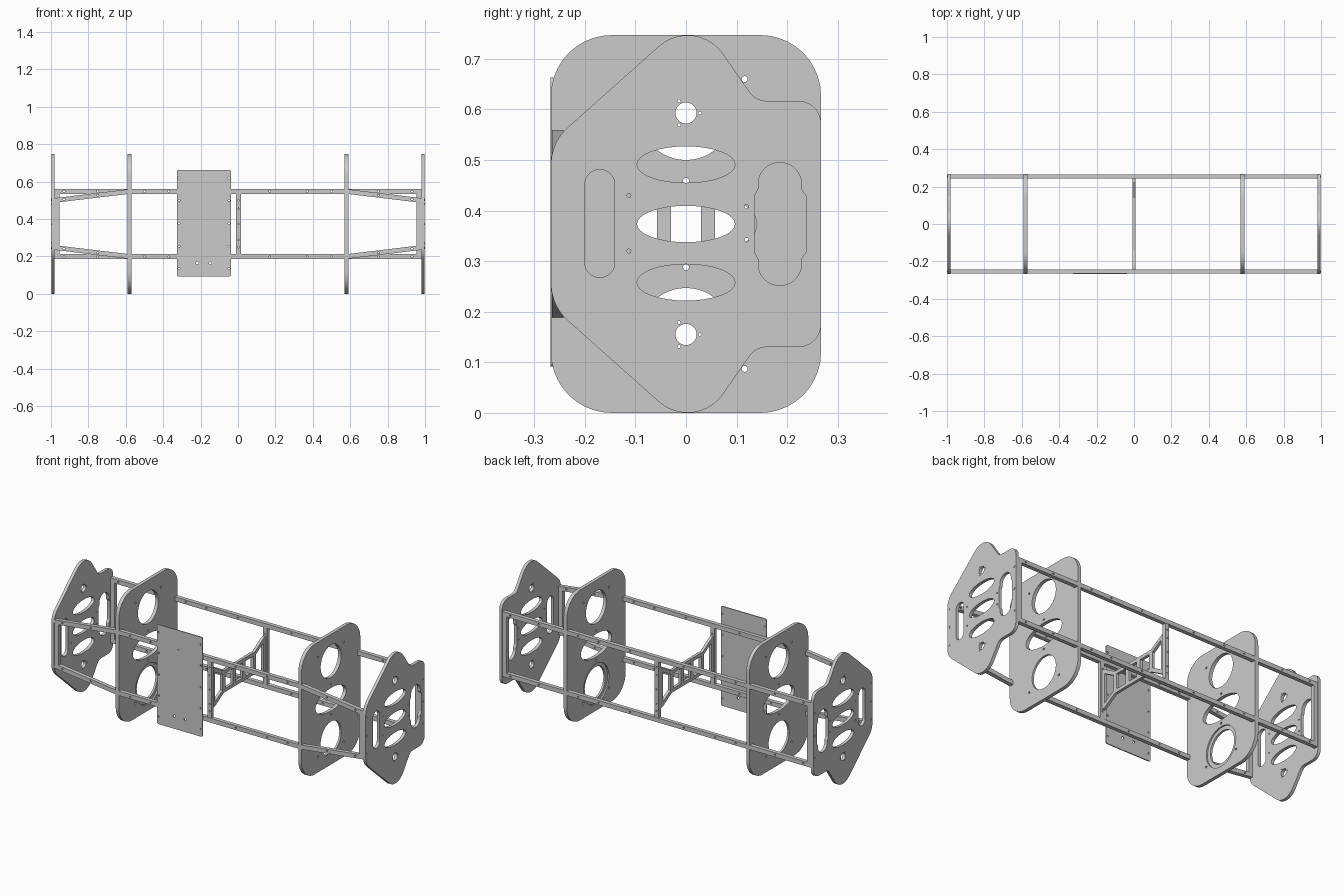
import bpy, bmesh, math
from mathutils import Matrix, Vector

if "Cube" in bpy.data.objects:
    bpy.data.objects.remove(bpy.data.objects["Cube"])

H = 0.747                      # overall height
AXES = {'yz': Matrix(((0, 0, 1), (1, 0, 0), (0, 1, 0))),
        'xz': Matrix(((1, 0, 0), (0, 0, -1), (0, 1, 0)))}


def ellipse(u, v, a, b=None, n=32):
    b = b or a
    return [(u + a * math.cos(2 * math.pi * i / n), v + b * math.sin(2 * math.pi * i / n)) for i in range(n)]


def dot(u, v, r=0.005):
    return ellipse(u, v, r, n=12)


def box(u0, v0, u1, v1):
    return [(u0, v0), (u1, v0), (u1, v1), (u0, v1)]


def fillet(corners, n=10):
    """Round each (u, v, radius) corner of an outline."""
    out = []
    for i, (u, v, r) in enumerate(corners):
        p = Vector((u, v))
        if r == 0:
            out.append((u, v))
            continue
        a = (Vector(corners[i - 1][:2]) - p).normalized()
        b = (Vector(corners[(i + 1) % len(corners)][:2]) - p).normalized()
        half = a.angle(b) / 2
        c = p + (a + b).normalized() * r / math.sin(half)
        d = r / math.tan(half)
        s, e = p + a * d - c, p + b * d - c
        t0 = math.atan2(s.y, s.x)
        dt = (math.atan2(e.y, e.x) - t0 + math.pi) % (2 * math.pi) - math.pi
        out += [(c.x + r * math.cos(t0 + dt * k / n), c.y + r * math.sin(t0 + dt * k / n)) for k in range(n + 1)]
    return out


def rounded(u0, v0, u1, v1, r):
    return fillet([(u, v, r) for u, v in box(u0, v0, u1, v1)])


def with_mirror(top):
    """Complete a top-half corner list with its copy below mid height."""
    return top + [(u, H - v, r) for u, v, r in reversed(top)]


def flip(pts):
    return [(u, H - v) for u, v in pts]


def plate(name, plane, lo, hi, outline, holes=()):
    """Extrude an outline with holes between lo and hi along the plane normal."""
    cu = bpy.data.curves.new(name, 'CURVE')
    cu.dimensions, cu.fill_mode, cu.extrude = '2D', 'BOTH', (hi - lo) / 2
    for pts in [outline, *holes]:
        s = cu.splines.new('POLY')
        s.points.add(len(pts) - 1)
        for p, (u, v) in zip(s.points, pts):
            p.co = (u, v, 0, 1)
        s.use_cyclic_u = True
    tmp = bpy.data.objects.new(name + "_profile", cu)
    bpy.context.collection.objects.link(tmp)
    bpy.context.view_layer.update()
    me = bpy.data.meshes.new_from_object(tmp.evaluated_get(bpy.context.evaluated_depsgraph_get()))
    bpy.data.objects.remove(tmp)
    bm = bmesh.new()
    bm.from_mesh(me)
    bmesh.ops.remove_doubles(bm, verts=bm.verts, dist=1e-5)
    mid = (lo + hi) / 2
    offset = Vector((mid, 0, 0)) if plane == 'yz' else Vector((0, mid, 0))
    bm.transform(Matrix.Translation(offset) @ AXES[plane].to_4x4())
    bmesh.ops.recalc_face_normals(bm, faces=bm.faces)
    bm.to_mesh(me)
    bm.free()
    me.name = name
    ob = bpy.data.objects.new(name, me)
    bpy.context.collection.objects.link(ob)
    return ob


def side_name(sx):
    return "right" if sx > 0 else "left"


# Outlines shared by both ends
end_outline = fillet(with_mirror([
    (-0.267, 0.535, 0.1), (0.018, 0.789, 0.085), (0.138, 0.617, 0.04), (0.267, 0.617, 0.045)]))
lobed_slot = fillet(with_mirror([
    (0.135, 0.428, 0.01), (0.143, 0.442, 0.01), (0.143, 0.495, 0.042),
    (0.228, 0.495, 0.042), (0.228, 0.442, 0.01), (0.238, 0.428, 0.01)]))

end_holes = [lobed_slot, rounded(-0.2, 0.268, -0.141, 0.481, 0.029)]
end_holes += [ellipse(0, z, 0.097, 0.036) for z in (0.258, 0.3735, 0.491)]
end_holes += [dot(y, z, 0.004) for y, z in ((-0.113, 0.43), (-0.113, 0.32), (0.12, 0.408), (0.12, 0.342))]
for z in (0.155, 0.593):
    end_holes.append(ellipse(0, z, 0.021))
    end_holes += [dot(0.0275 * math.cos(t), z + 0.0275 * math.sin(t), 0.003)
                  for t in (0, math.radians(120), math.radians(240))]

bulkhead_holes = [ellipse(0, 0.3735, 0.14, 0.066, 48)]
for z, s in ((0.593, 1), (0.154, -1)):
    bulkhead_holes.append(ellipse(0, z, 0.093, n=48))
    bulkhead_holes += [dot(0.134 * math.cos(math.radians(t)), z + s * 0.134 * math.sin(math.radians(t)), 0.006)
                       for t in (30, 150, 270)]

for sx in (-1, 1):
    side = side_name(sx)

    def span(a, b):
        return sorted((sx * a, sx * b))

    # End plate and its flush bolts
    plate(f"end_plate_{side}", 'yz', *span(0.98, 0.998), end_outline, end_holes)
    for y, zs in ((-0.254, (0.27, 0.3735, 0.48)), (0.254, (0.247, 0.3735, 0.503))):
        for z in zs:
            plate(f"end_bolt_{side}", 'yz', *span(0.99, 1.0), dot(y, z, 0.006))

    # Inner bulkhead with counterbored round openings on the inward face
    bulkhead = plate(f"bulkhead_{side}", 'yz', *span(0.57, 0.59),
                     rounded(-0.267, 0, 0.267, H, 0.12), bulkhead_holes)
    for z in (0.154, 0.593):
        cutter = plate("counterbore_cutter", 'yz', *span(0.55, 0.578), ellipse(0, z, 0.115, n=48))
        cutter.hide_render = True
        mod = bulkhead.modifiers.new("counterbore", 'BOOLEAN')
        mod.operation, mod.solver, mod.object = 'DIFFERENCE', 'EXACT', cutter
        bpy.context.view_layer.update()
        cut = bpy.data.meshes.new_from_object(
            bulkhead.evaluated_get(bpy.context.evaluated_depsgraph_get()))
        bulkhead.modifiers.clear()
        bulkhead.data = cut
        bpy.data.objects.remove(cutter)

    # Sloping front rails between bulkhead and end plate
    slope = [(sx * x, z) for x, z in ((0.58, 0.535), (0.58, 0.56), (0.98, 0.512), (0.98, 0.487))]
    holes = [dot(sx * x, 0.5475 - (x - 0.58) * 0.12) for x in (0.75, 0.93)]
    plate(f"front_sloping_rail_upper_{side}", 'xz', -0.265, -0.242, slope, holes)
    plate(f"front_sloping_rail_lower_{side}", 'xz', -0.265, -0.242, flip(slope), [flip(h) for h in holes])

    # Corner posts behind the end plates
    x0, x1 = span(0.955, 0.98)
    plate(f"front_end_post_{side}", 'xz', -0.265, -0.242, box(x0, H - 0.512, x1, 0.512))
    plate(f"rear_end_post_{side}", 'xz', 0.242, 0.265, box(x0, 0.187, x1, 0.56))

# Straight long rails, front (between bulkheads) and rear (full length)
for level, flipped in (("upper", False), ("lower", True)):
    for where, y0, y1, reach, xs in (("front", -0.265, -0.242, 0.58, (0.17, 0.37, 0.5)),
                                     ("rear", 0.242, 0.265, 0.98, (0.17, 0.37, 0.5, 0.75, 0.93))):
        pts = box(-reach, 0.535, reach, 0.56)
        holes = [dot(s * x, 0.5475) for x in xs for s in (-1, 1)]
        if flipped:
            pts, holes = flip(pts), [flip(h) for h in holes]
        plate(f"{where}_rail_{level}", 'xz', y0, y1, pts, holes)

# Centre posts
for where, y0, y1 in (("front", -0.263, -0.242), ("rear", 0.242, 0.263)):
    plate(f"{where}_centre_post", 'xz', y0, y1, box(-0.01, 0.19, 0.015, 0.557),
          [dot(0.0025, z, 0.004) for z in (0.25, 0.29, 0.3735, 0.455, 0.5)])

# Cross brace with windows, flaring toward the posts
brace_outline = [(-0.245, 0.26), (-0.225, 0.26), (-0.14, 0.31), (0.14, 0.31), (0.225, 0.26), (0.245, 0.26)]
brace_outline += [(y, H - z) for y, z in reversed(brace_outline)]
windows = [box(-0.03, 0.33, 0.03, 0.417)]
for s in (-1, 1):
    windows.append([(s * y, z) for y, z in box(0.057, 0.33, 0.127, 0.417)])
    windows.append([(s * y, z) for y, z in ((0.152, 0.328), (0.222, 0.287), (0.222, 0.46), (0.152, 0.419))])
plate("centre_cross_brace", 'yz', -0.008, 0.008, brace_outline, windows)

# Thin front mounting panel
panel_holes = [dot(x, z) for x in (-0.315, -0.048) for z in (0.135, 0.255, 0.376, 0.5, 0.62)]
panel_holes += [dot(-0.188, 0.553), dot(-0.218, 0.165, 0.007), dot(-0.148, 0.163, 0.007)]
plate("front_panel", 'xz', -0.268, -0.262, rounded(-0.327, 0.092, -0.038, 0.663, 0.01), panel_holes)

# Smooth round edges, keep corners sharp
for ob in bpy.context.scene.objects:
    ob.select_set(True)
    bpy.context.view_layer.objects.active = ob
bpy.ops.object.shade_smooth_by_angle(angle=math.radians(30))
